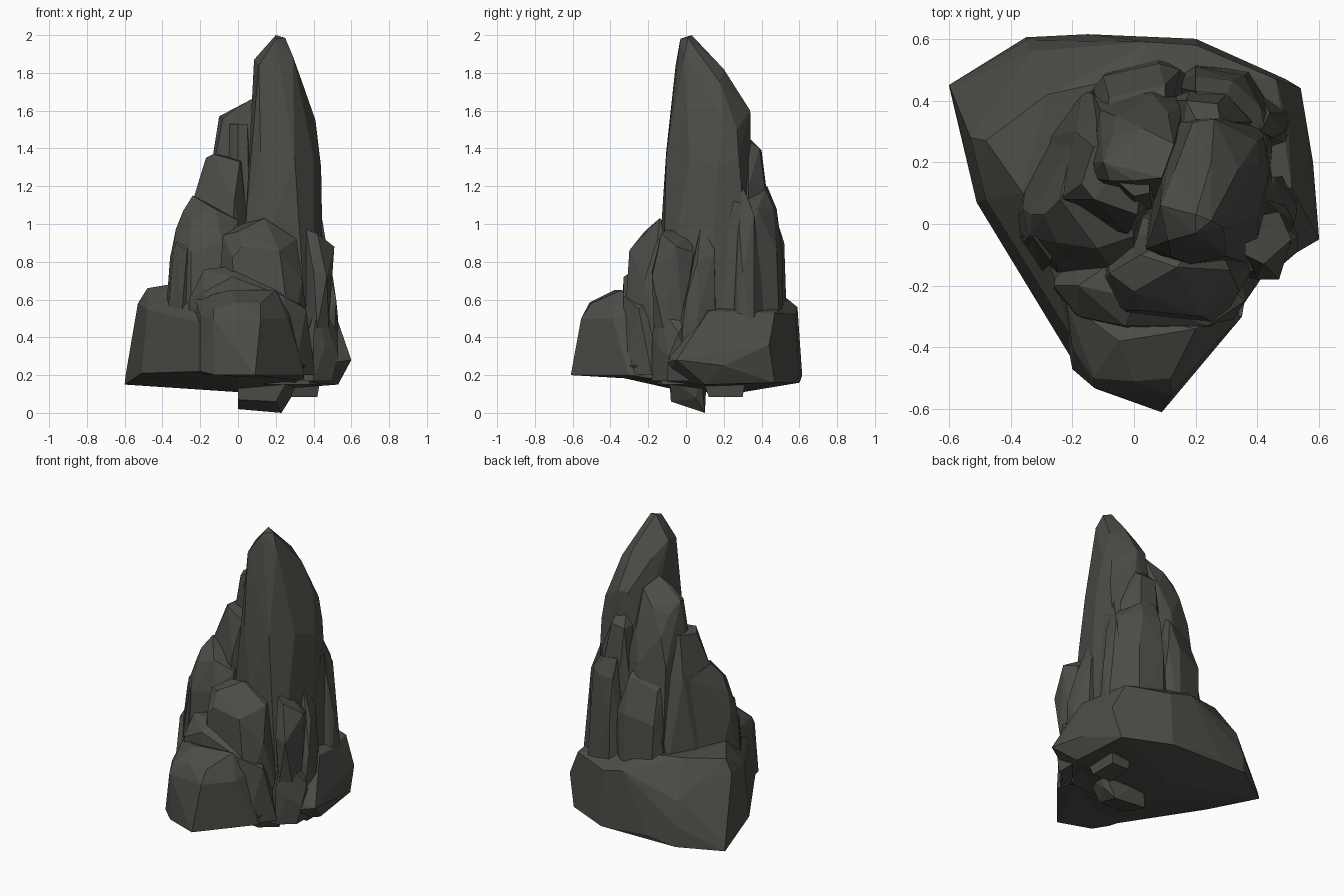
import bpy, bmesh, math

stone = bpy.data.materials.new("dark_grey_stone")
stone.diffuse_color = (0.073, 0.074, 0.063, 1)


def rock(name, *points):
    """Faceted boulder: convex hull of a few corner points, flat shaded."""
    bm = bmesh.new()
    verts = [bm.verts.new(p) for p in points]
    bmesh.ops.convex_hull(bm, input=verts)
    loose = [v for v in bm.verts if not v.link_faces]
    bmesh.ops.delete(bm, geom=loose, context='VERTS')
    bmesh.ops.dissolve_limit(bm, angle_limit=math.radians(4),
                             verts=bm.verts[:], edges=bm.edges[:])
    bmesh.ops.recalc_face_normals(bm, faces=bm.faces[:])
    mesh = bpy.data.meshes.new(name)
    bm.to_mesh(mesh)
    bm.free()
    mesh.materials.append(stone)
    obj = bpy.data.objects.new(name, mesh)
    bpy.context.collection.objects.link(obj)
    return obj


def ring(z, *xy):
    return [(x, y, z) for x, y in xy]


# Wide base slab, sloping down to the right and rear
rock("base_slab",
     (-.6, .45, .15), (-.595, .44, .2), (-.35, .605, .17), (-.15, .615, .2), (.2, .6, .16),
     (.49, .47, .16), (.54, .44, .36), (.53, .1, .15), (.6, -.05, .28), (.58, .2, .25),
     (.38, -.12, .17), (-.51, .07, .21), (-.2, -.44, .22), (0, -.4, .2),
     (0, .3, .11), (0, 0, .11),
     (-.57, .36, .34), (-.53, .28, .58), (-.48, .27, .66), (-.35, .595, .3), (-.33, .56, .45),
     (-.28, .42, .67), (0, .48, .65), (.05, .59, .56), (.2, .58, .52), (.46, .47, .53),
     (.5, .3, .52), (.51, .12, .54), (-.36, .1, .68), (-.48, .08, .55),
     (-.29, -.14, .52), (-.17, -.42, .47))

# Front boulder
rock("front_boulder",
     (-.2, -.47, .22), (-.12, -.535, .2), (.02, -.54, .2), (.09, -.61, .2), (.27, -.4, .2),
     (.35, -.3, .2), (.35, -.1, .17), (-.25, -.2, .2),
     (-.13, -.53, .5), (-.02, -.55, .4), (.12, -.555, .5), (.12, -.56, .36), (.26, -.39, .5),
     (-.13, -.5, .55), (.0, -.51, .585), (.12, -.5, .58),
     (-.05, -.38, .65), (.2, -.34, .65), (.28, -.28, .53), (-.2, -.4, .52), (-.22, -.25, .6))

# Second step behind the front boulder
rock("front_step",
     *ring(.2, (-.26, -.25), (0, -.36), (.3, -.34), (.41, -.18), (.3, .1), (-.2, .1)),
     (-.26, -.2, .6), (-.18, -.3, .64), (-.03, -.33, .72), (.24, -.33, .62), (.36, -.25, .55),
     (-.18, -.2, .76), (.0, -.24, .78), (.1, 0, .78))
rock("front_shoulder",
     *ring(.4, (-.12, -.2), (0, -.31), (.28, -.33), (.38, -.15), (.3, .05), (-.1, 0)),
     (-.03, -.28, .82), (.02, -.28, .88), (.22, -.3, .86), (.34, -.22, .7),
     (-.08, -.16, .94), (.0, -.22, .96), (.14, -.14, 1.03), (.31, -.15, .92), (.02, -.1, 1.0),
     (.25, 0, .95))

# Tall main spire
rock("main_spire",
     *ring(.15, (.02, -.1), (.2, -.15), (.38, -.13), (.46, .1), (.42, .36), (.1, .36)),
     *ring(1.0, (.04, -.08), (.18, -.13), (.33, -.12), (.4, -.04), (.435, .15), (.42, .31), (.1, .33)),
     (.44, .17, 1.3), (.42, .28, 1.35), (.4, .02, 1.35), (.3, -.105, 1.35), (.12, -.105, 1.38),
     (.41, .2, 1.55), (.4, .27, 1.5), (.19, .33, 1.6), (.26, .34, 1.6), (.13, .3, 1.4),
     (.34, .18, 1.75), (.25, .2, 1.82), (.085, .06, 1.87), (.11, -.055, 1.84), (.13, .17, 1.78),
     (.29, -.01, 1.89), (.2, .03, 2.0), (.25, .01, 1.985), (.2, -.03, 1.98))

# Left-hand buttress and stepped pinnacles
rock("left_buttress",
     *ring(.3, (-.38, -.02), (-.25, -.18), (0, -.18), (.1, .3), (-.15, .43), (-.34, .25)),
     (-.38, .02, .55), (-.36, -.06, .6), (-.36, .05, .82), (-.33, .03, .97), (-.34, -.04, .85),
     (-.25, -.13, .85), (-.08, -.13, .9), (-.29, .03, 1.07), (-.24, .08, 1.15),
     (-.25, -.06, 1.02), (-.12, -.08, 1.08), (0, -.04, 1.02), (-.2, .26, 1.1), (-.1, .33, 1.1))
rock("left_prow",
     *ring(.5, (-.38, -.04), (-.3, -.16), (-.24, -.1), (-.3, 0)),
     (-.33, -.04, .9), (-.27, -.12, .86), (-.24, -.02, .95))
rock("left_pinnacle_low",
     *ring(.6, (-.27, .02), (-.05, -.04), (.1, .1), (.1, .4), (-.17, .43), (-.28, .28)),
     *ring(1.12, (-.24, .08), (-.02, -.03), (.05, .1), (-.02, .4), (-.19, .3)),
     (-.17, .13, 1.35), (-.13, .08, 1.37), (.01, .03, 1.33), (.05, .3, 1.35), (-.13, .25, 1.37))
rock("left_pinnacle_high",
     *ring(.6, (-.17, .1), (.1, .05), (.2, .35), (.08, .48), (-.14, .44)),
     *ring(1.2, (-.15, .15), (.1, .08), (.16, .38), (.06, .42), (-.11, .37)),
     (-.13, .2, 1.38), (-.1, .2, 1.57), (-.08, .14, 1.56), (0, .14, 1.62), (.09, .15, 1.67),
     (.13, .26, 1.62), (.03, .31, 1.54), (-.07, .28, 1.5), (.11, .36, 1.4), (-.06, .35, 1.38))
rock("pinnacle_splinter",
     *ring(1.0, (-.05, .1), (.0, .04), (.06, .05), (.08, .15), (-.05, .2)),
     *ring(1.53, (-.045, .13), (0, .09), (.05, .1), (.05, .2), (-.04, .2)))

# Rear columns
rock("rear_column_middle",
     *ring(.3, (-.16, .4), (-.08, .5), (.08, .54), (.2, .45), (.1, .2), (-.15, .2)),
     (-.13, .44, .75), (-.1, .48, .85), (.08, .52, .9), (.15, .5, .9),
     (.1, .45, 1.12), (-.08, .41, 1.05), (.1, .3, 1.2), (-.1, .3, 1.15))
rock("rear_column_right",
     *ring(.3, (.1, .45), (.2, .52), (.38, .5), (.46, .35), (.44, .1), (.2, .2)),
     (.2, .51, .85), (.36, .48, .85), (.45, .34, .85), (.2, .48, 1.08), (.32, .465, 1.08),
     (.41, .38, 1.08), (.43, .25, 1.12), (.3, .42, 1.18), (.2, .43, 1.2), (.3, .2, 1.2))
rock("rear_ledge",
     *ring(.8, (.1, .4), (.2, .44), (.32, .43), (.4, .34), (.3, .2), (.12, .25)),
     (.18, .43, 1.15), (.3, .42, 1.18), (.17, .4, 1.39), (.27, .39, 1.4), (.38, .33, 1.2),
     (.2, .34, 1.45), (.28, .33, 1.44), (.15, .25, 1.4))

# Small crags clinging to the right side
rock("right_crag_front",
     *ring(.45, (.36, -.1), (.42, -.17), (.48, -.12), (.48, -.02), (.36, 0)),
     (.4, -.18, .75), (.47, -.18, .72), (.5, -.08, .75), (.51, -.05, .88), (.42, -.13, .95),
     (.36, -.1, .97), (.36, .02, .95), (.47, .04, .85))
rock("right_crag_middle",
     *ring(.25, (.38, -.1), (.5, -.04), (.53, .05), (.5, .16), (.38, .16)),
     (.52, .0, .6), (.53, .06, .5), (.49, .06, .8), (.46, .15, .85), (.42, .08, 1.0), (.38, .15, .98))
rock("right_crag_rear",
     *ring(.35, (.38, .22), (.5, .26), (.51, .36), (.4, .44)),
     (.49, .3, .75), (.45, .28, 1.0), (.44, .36, 1.05), (.41, .3, 1.2))
rock("right_foot",
     *ring(.17, (.3, -.16), (.4, -.18), (.5, -.1), (.5, .05), (.35, .1)),
     (.4, -.18, .4), (.46, -.15, .35), (.53, -.09, .3), (.53, -.04, .42), (.42, -.15, .6), (.4, .05, .6))

# Roots under the slab
rock("root_stub",
     *ring(.2, (0, -.09), (.28, -.09), (.32, .08), (.02, .11)),
     (0, -.08, .07), (0, .1, .02), (.23, .1, 0), (.28, .05, .08), (.2, -.08, .06))
rock("root_side",
     *ring(.2, (.26, .08), (.44, .08), (.44, .32), (.28, .32)),
     *ring(.085, (.28, .12), (.42, .12), (.42, .3), (.3, .3)))
rock("root_front",
     *ring(.25, (-.1, -.25), (.35, -.3), (.4, 0), (-.1, .05)),
     *ring(.15, (0, -.1), (.3, -.12), (.34, 0), (0, 0)))
